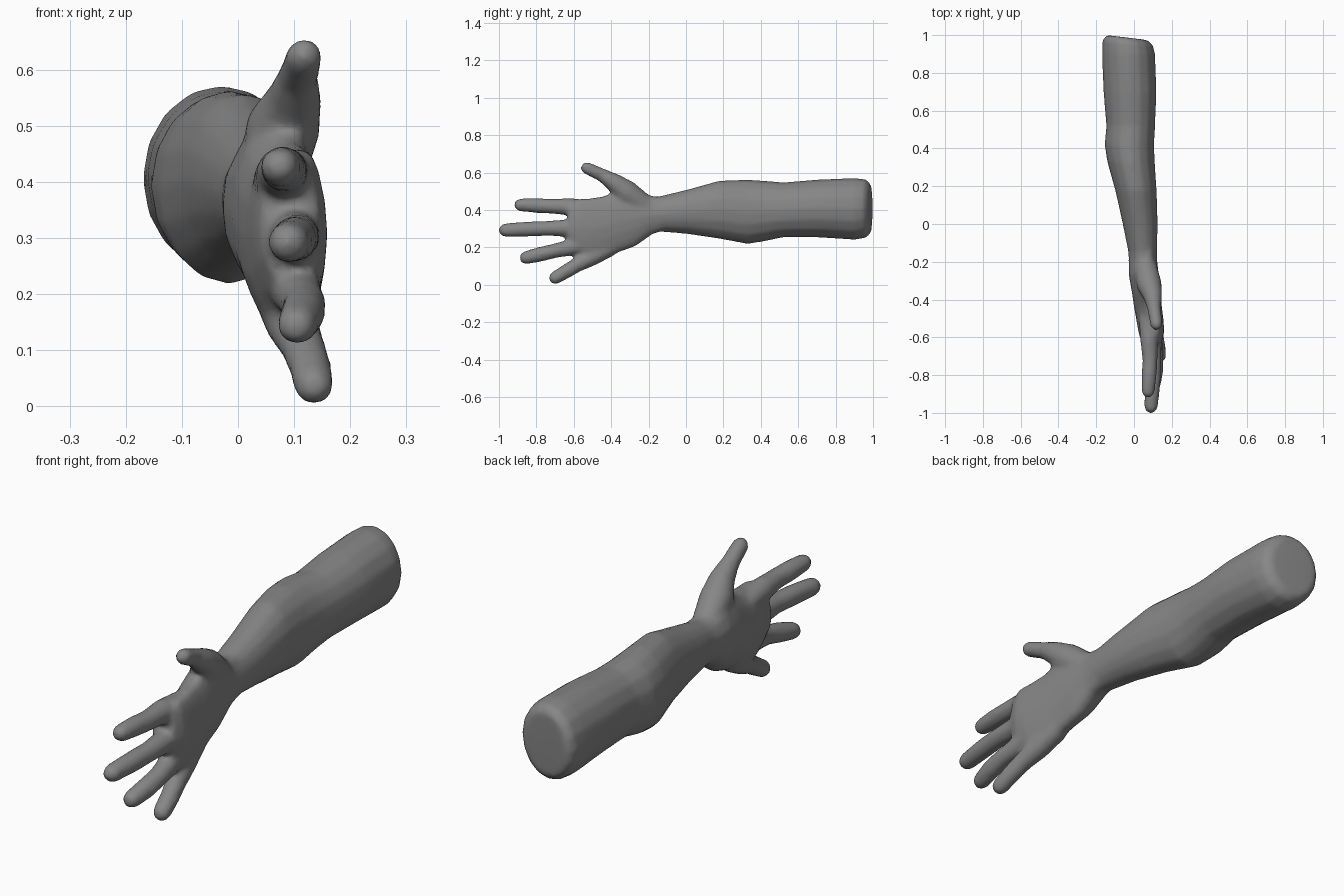
import bpy, bmesh, math
from mathutils import Vector

if "Cube" in bpy.data.objects:
    bpy.data.objects.remove(bpy.data.objects["Cube"])

SIDES = 16
skin = bpy.data.materials.new("plain grey")
skin.diffuse_color = (0.24, 0.24, 0.24, 1)
skin.use_nodes = True
skin.node_tree.nodes["Principled BSDF"].inputs["Base Color"].default_value = skin.diffuse_color


def skin_rings(bm, rings):
    """Bridge rings of points into a closed tube."""
    loops = [[bm.verts.new(p) for p in ring] for ring in rings]
    for a, b in zip(loops, loops[1:]):
        for i in range(SIDES):
            j = (i + 1) % SIDES
            bm.faces.new((a[i], a[j], b[j], b[i]))
    bm.faces.new(loops[0])
    bm.faces.new(loops[-1][::-1])


def limb(bm, sections, cup=0.0, slant=0.0):
    """Tube along y from (y, x0, x1, z0, z1); cup bends the edges to +x, slant tilts the first ring."""
    rings = []
    for k, (y, x0, x1, z0, z1) in enumerate(sections):
        ring = []
        for i in range(SIDES):
            t = 2 * math.pi * i / SIDES
            c, s = math.cos(t), math.sin(t)
            x = (x0 + x1) / 2 + (x1 - x0) / 2 * c + cup * s ** 4
            z = (z0 + z1) / 2 + (z1 - z0) / 2 * s
            ring.append((x, y - (slant * (c + 1) if k < 2 else 0), z))
        rings.append(ring)
    skin_rings(bm, rings)


def finger(bm, joints):
    """Round-tipped tube through joints (x, y, z, radius)."""
    pts = [Vector(j[:3]) for j in joints]
    rad = [j[3] for j in joints]
    end = (pts[-1] - pts[-2]).normalized()
    tip, r = pts[-1].copy(), rad[-1]
    for a in (35, 60, 80):
        pts.append(tip + end * r * math.sin(math.radians(a)))
        rad.append(r * math.cos(math.radians(a)))
    rings = []
    for k, p in enumerate(pts):
        d = (pts[min(k + 1, len(pts) - 1)] - pts[max(k - 1, 0)]).normalized()
        up = d.cross(Vector((1, 0, 0))).normalized()
        side = up.cross(d)
        rings.append([p + rad[k] * (side * math.cos(t) + up * math.sin(t))
                      for t in (2 * math.pi * i / SIDES for i in range(SIDES))])
    skin_rings(bm, rings)


bm = bmesh.new()

# Upper arm, elbow and forearm
limb(bm, [
    (1.00, -0.145, 0.07, 0.275, 0.54),
    (0.975, -0.167, 0.10, 0.25, 0.565),
    (0.90, -0.170, 0.112, 0.24, 0.572),
    (0.70, -0.162, 0.12, 0.253, 0.563),
    (0.52, -0.147, 0.112, 0.253, 0.548),
    (0.42, -0.156, 0.107, 0.232, 0.557),
    (0.33, -0.142, 0.11, 0.217, 0.563),
    (0.18, -0.10, 0.12, 0.245, 0.558),
    (0.00, -0.060, 0.126, 0.272, 0.508),
    (-0.15, -0.03, 0.122, 0.284, 0.472),
    (-0.25, -0.02, 0.12, 0.25, 0.475),
], slant=0.013)

# Palm
limb(bm, [
    (-0.12, -0.025, 0.12, 0.29, 0.465),
    (-0.18, -0.03, 0.122, 0.27, 0.475),
    (-0.27, -0.028, 0.132, 0.205, 0.505),
    (-0.36, -0.012, 0.140, 0.172, 0.51),
    (-0.44, 0.000, 0.148, 0.140, 0.475),
    (-0.52, 0.014, 0.158, 0.130, 0.463),
    (-0.58, 0.025, 0.160, 0.165, 0.460),
    (-0.63, 0.04, 0.145, 0.20, 0.43),
], cup=0.02)

# Thumb
finger(bm, [(0.06, -0.22, 0.42, 0.06), (0.08, -0.32, 0.495, 0.067),
            (0.10, -0.385, 0.547, 0.05), (0.107, -0.45, 0.587, 0.036),
            (0.118, -0.53, 0.624, 0.033)])
# Index finger
finger(bm, [(0.075, -0.50, 0.40, 0.05), (0.08, -0.62, 0.417, 0.047),
            (0.085, -0.72, 0.42, 0.04), (0.08, -0.80, 0.424, 0.04),
            (0.075, -0.885, 0.427, 0.035)])
# Middle finger
finger(bm, [(0.09, -0.50, 0.31, 0.05), (0.10, -0.63, 0.303, 0.047),
            (0.105, -0.74, 0.302, 0.04), (0.10, -0.84, 0.298, 0.041),
            (0.09, -0.965, 0.292, 0.037)])
# Ring finger
finger(bm, [(0.09, -0.48, 0.23, 0.05), (0.105, -0.60, 0.203, 0.045),
            (0.118, -0.70, 0.182, 0.039), (0.115, -0.78, 0.163, 0.04),
            (0.105, -0.855, 0.145, 0.036)])
# Little finger
finger(bm, [(0.075, -0.40, 0.205, 0.05), (0.095, -0.50, 0.15, 0.048),
            (0.115, -0.58, 0.108, 0.04), (0.128, -0.64, 0.072, 0.038),
            (0.135, -0.698, 0.038, 0.036)])

bmesh.ops.recalc_face_normals(bm, faces=bm.faces)
mesh = bpy.data.meshes.new("arm_parts")
bm.to_mesh(mesh)
bm.free()
arm = bpy.data.objects.new("arm_with_hand", mesh)
bpy.context.collection.objects.link(arm)

# Fuse the parts into one soft skin
fuse = arm.modifiers.new("fuse", 'REMESH')
fuse.mode = 'VOXEL'
fuse.voxel_size = 0.011
soften = arm.modifiers.new("soften", 'SMOOTH')
soften.factor = 0.5
soften.iterations = 7
thin = arm.modifiers.new("thin", 'DECIMATE')
thin.ratio = 0.3

graph = bpy.context.evaluated_depsgraph_get()
fused = bpy.data.meshes.new_from_object(arm.evaluated_get(graph))
arm.modifiers.clear()
arm.data = fused
fused.name = "arm_with_hand"
fused.materials.clear()
fused.materials.append(skin)
for poly in fused.polygons:
    poly.use_smooth = True
    poly.material_index = 0
